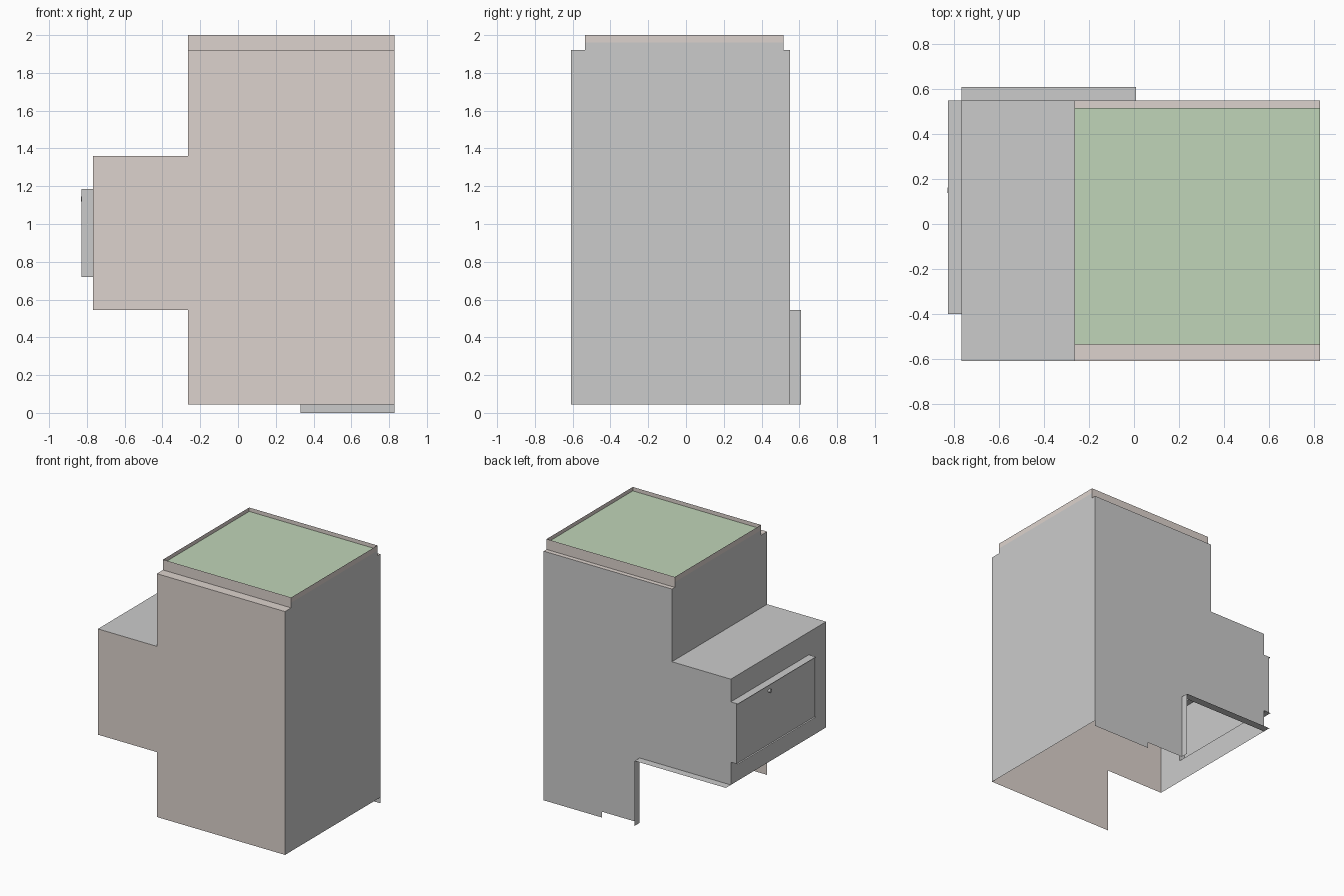
import bpy, math

if "Cube" in bpy.data.objects:
    bpy.data.objects.remove(bpy.data.objects["Cube"])


def material(name, rgb):
    m = bpy.data.materials.new(name)
    m.diffuse_color = (*rgb, 1)
    m.use_nodes = True
    m.node_tree.nodes["Principled BSDF"].inputs["Base Color"].default_value = m.diffuse_color
    return m


BEIGE = material("beige", (0.72, 0.65, 0.61))
GREEN = material("green", (0.53, 0.66, 0.48))


def sheets(name, panels, mat=None):
    """Thin sheets: each panel is (axis, offset, outline, flip)."""
    verts, faces = [], []
    for axis, c, outline, flip in panels:
        start = len(verts)
        for u, v in outline:
            verts.append({'x': (c, u, v), 'y': (u, c, v), 'z': (u, v, c)}[axis])
        idx = list(range(start, len(verts)))
        faces.append(idx[::-1] if flip else idx)
    mesh = bpy.data.meshes.new(name)
    mesh.from_pydata(verts, [], faces)
    if mat:
        mesh.materials.append(mat)
    ob = bpy.data.objects.new(name, mesh)
    bpy.context.collection.objects.link(ob)
    return ob


def rect(u0, u1, v0, v1):
    return [(u0, v0), (u1, v0), (u1, v1), (u0, v1)]


# Main dimensions
R, L, BOX = 0.828, -0.265, -0.767          # right wall, upper left wall, side box wall
F, B, FLAP = -0.61, 0.55, 0.61             # front, back, rear flap
RF, RB = -0.535, 0.515                     # top rim front and back
Z0, ZB, ZT, ZS, TOP = 0.045, 0.545, 1.36, 1.92, 2.0
ZW, ZG = 1.96, 1.97                        # wall top, roof sheet
DF, DL, DH = -0.40, 0.72, 1.185            # hatch front, low, high
DX, DP = -0.828, -0.814                    # hatch rim, hatch panel

# Front panel, stepped out around the side box
sheets("front_panel", [('y', F, [(L, Z0), (R, Z0), (R, ZS), (L, ZS), (L, ZT),
                                 (BOX, ZT), (BOX, ZB), (L, ZB)], False)], BEIGE)

# Back panel with foot, lower cutout and hatch tab
sheets("back_panel", [('y', B, [(0.33, 0), (R, 0), (R, ZS), (L, ZS), (L, ZT), (BOX, ZT),
                                (BOX, DH), (DP, DH), (DP, DL), (BOX, DL), (BOX, ZB),
                                (0.01, ZB), (0.01, Z0), (0.33, Z0)], True)])

# Side walls
sheets("right_wall", [('x', R, [(F, Z0), (B, Z0), (B, ZS), (RB, ZS), (RB, ZW),
                                (RF, ZW), (RF, ZS), (F, ZS)], False)])
sheets("upper_left_wall", [('x', L, [(F, ZT), (B, ZT), (B, ZS), (RB, ZS), (RB, ZW),
                                     (RF, ZW), (RF, ZS), (F, ZS)], True)])

# Side box: top and outer wall with the hatch opening
sheets("side_box", [
    ('z', ZT, rect(BOX, L, F, B), False),
    ('x', BOX, [(F, ZB), (B, ZB), (B, DL), (DF, DL), (DF, DH), (B, DH), (B, ZT), (F, ZT)], True),
])

# Flap edging the rear cutout
sheets("rear_flap", [
    ('z', ZB, rect(BOX, 0.01, B, FLAP), False),
    ('x', 0.01, rect(B, FLAP, Z0, ZB), True),
])

# Shoulder ledges and roof rim
sheets("roof_rim", [
    ('z', ZS, rect(L, R, F, RF), False),
    ('z', ZS, rect(L, R, RB, B), False),
    ('y', RF, rect(L, R, ZS, TOP), False),
    ('y', RB, rect(L, R, ZS, TOP), True),
    ('x', R, rect(RF, RB, ZW, TOP), False),
    ('x', L, rect(RF, RB, ZW, TOP), True),
], BEIGE)
sheets("roof", [('z', ZG, rect(L, R, RF, RB), False)], GREEN)

# Hatch: surround and recessed panel
sheets("hatch_surround", [
    ('z', DH, rect(DX, BOX, DF, B), False),
    ('z', DL, rect(DX, BOX, DF, B), True),
    ('y', DF, rect(DX, BOX, DL, DH), False),
])
sheets("hatch_panel", [('x', DP, rect(DF, B, DL, DH), True)])

# Hatch knob
bpy.ops.mesh.primitive_cylinder_add(vertices=12, radius=0.013, depth=0.016,
                                    location=(-0.822, 0.15, 1.132),
                                    rotation=(0, math.pi / 2, 0))
bpy.context.object.name = "hatch_knob"
